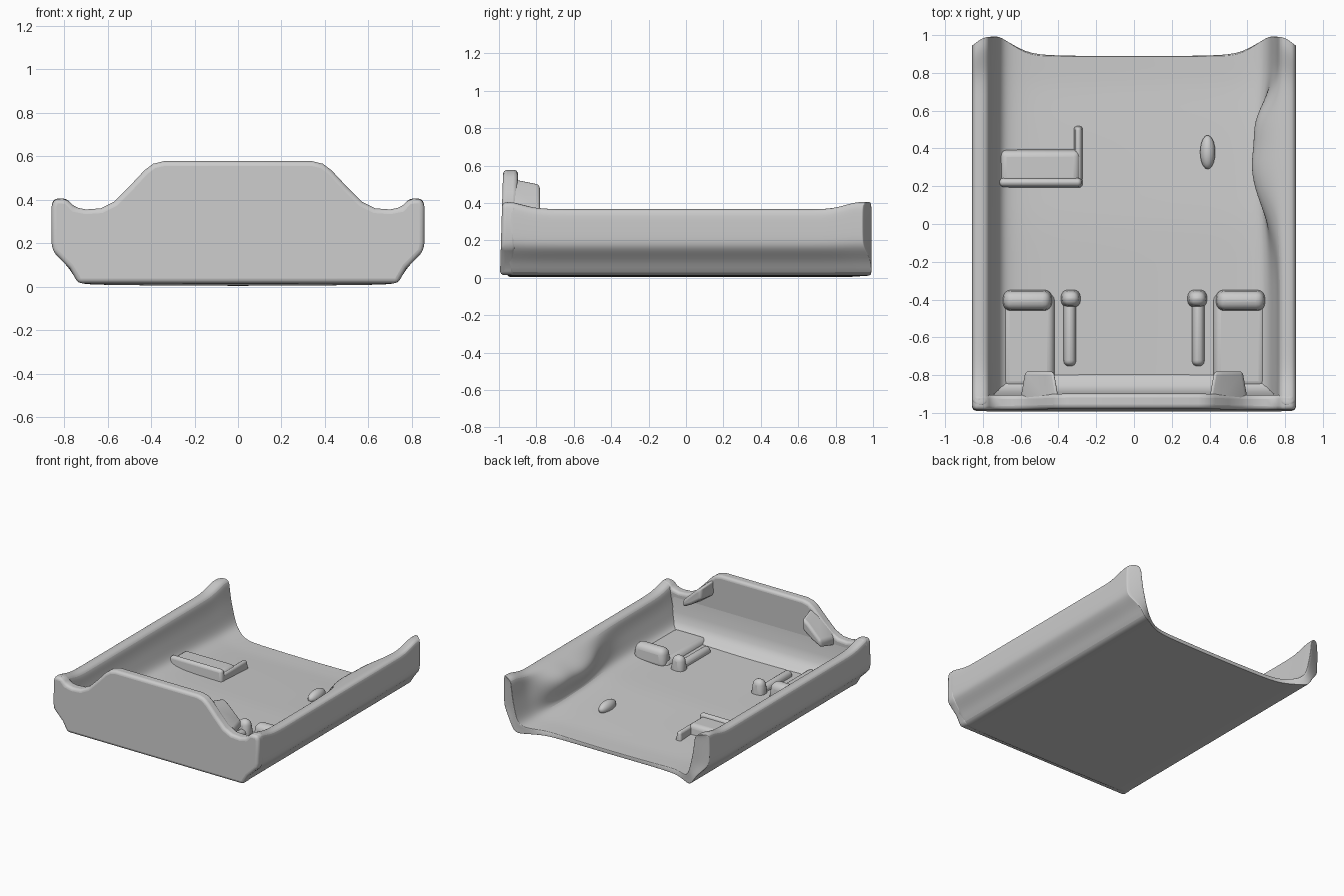
import bpy, bmesh, math
from mathutils import Vector

cube = bpy.data.objects.get("Cube")
if cube:
    bpy.data.objects.remove(cube, do_unlink=True)

grey = bpy.data.materials.new("clay_grey")
grey.use_nodes = True
COLOUR = (0.6, 0.6, 0.6, 1)
grey.diffuse_color = COLOUR
grey.node_tree.nodes["Principled BSDF"].inputs["Base Color"].default_value = COLOUR


def finish(name, bm, bevel=0.0, subsurf=0):
    """Turn a bmesh into a named, smoothed grey object."""
    bmesh.ops.recalc_face_normals(bm, faces=bm.faces)
    mesh = bpy.data.meshes.new(name)
    bm.to_mesh(mesh)
    bm.free()
    mesh.materials.append(grey)
    ob = bpy.data.objects.new(name, mesh)
    bpy.context.collection.objects.link(ob)
    if bevel:
        mod = ob.modifiers.new("round", 'BEVEL')
        mod.width, mod.segments, mod.limit_method = bevel, 4, 'ANGLE'
    if subsurf:
        mod = ob.modifiers.new("smooth", 'SUBSURF')
        mod.levels = mod.render_levels = subsurf
    for o in bpy.context.selected_objects:
        o.select_set(False)
    bpy.context.view_layer.objects.active = ob
    ob.select_set(True)
    bpy.ops.object.shade_smooth_by_angle(angle=math.radians(50))
    return ob


def block(name, xs, ys, zs, bevel=0.03, taper=0.0):
    """Rounded box between limits; its top shrinks inward by taper."""
    bm = bmesh.new()
    bmesh.ops.create_cube(bm, size=1)
    for v in bm.verts:
        inset = taper if v.co.z > 0 else 0
        pick = lambda lim, c, t: lim[1] - t if c > 0 else lim[0] + t
        v.co = Vector((pick(xs, v.co.x, inset), pick(ys, v.co.y, inset), pick(zs, v.co.z, 0)))
    return finish(name, bm, bevel)


def prism(name, outline, place, depth, bevel=0.0):
    """Extrude a 2D outline; place(a, b, side) gives the 3D point."""
    bm = bmesh.new()
    rings = [[bm.verts.new(place(a, b, d)) for a, b in outline] for d in depth]
    for ring in rings:
        bm.faces.new(ring)
    for i in range(len(outline)):
        j = (i + 1) % len(outline)
        bm.faces.new((rings[0][i], rings[0][j], rings[1][j], rings[1][i]))
    return finish(name, bm, bevel)


def bell(y, centre, width):
    return math.exp(-((y - centre) / width) ** 2)


def ramp(value, start, length):
    return max(0, min(1, (value - start) / length))


# Tray: floor and side walls swept from front to back, open at the back
OUTER = [(0, 0.003), (0.45, 0.006), (0.58, 0.008), (0.70, 0.01), (0.742, 0.02), (0.775, 0.09),
         (0.85, 0.155), (0.858, 0.2), (0.858, 0.3), (0.856, 0.362), (0.825, 0.368)]
INNER = [(0, 0.03), (0.4, 0.035), (0.55, 0.04), (0.64, 0.05), (0.695, 0.072), (0.72, 0.12),
         (0.736, 0.18), (0.752, 0.24), (0.762, 0.3), (0.768, 0.355), (0.80, 0.368)]
STATIONS = [-0.96, -0.93, -0.86, -0.78, -0.6, -0.4, -0.2, 0, 0.15, 0.3, 0.42,
            0.54, 0.66, 0.78, 0.86, 0.93, 0.975, 0.99, 0.995]


def tray_point(x, z, y, side, inner):
    wall = min(1, z / 0.3)
    # Floor stops short of the wall ends, whose outer corners are rounded off
    end = 0.89 + 0.105 * ramp(x, 0.55, 0.16) - 0.05 * ramp(x, 0.79, 0.07)
    if inner:
        # Shelf swelling out of the left wall, below its rim
        if side > 0:
            swell = 0.15 * bell(y, 0.28, 0.24) + 0.09 * bell(y, 0.57, 0.12)
            x -= swell * math.sin(math.pi * (z / 0.368) ** 2)
        # Floor rises gently towards the front
        z += 0.045 * (1 - wall) * ramp(-y, -0.8, 0.8)
    # Rim lifts at both ends
    z += 0.038 * wall ** 3 * ramp(abs(y), 0.8, 0.12)
    if y > 0.5:
        y = 0.5 + (y - 0.5) * (end - 0.5) / 0.495
    return (side * x, y, z)


bm = bmesh.new()
loops = []
for y in STATIONS:
    loop = []
    for pts, inner in ((OUTER, False), (INNER, True)):
        right = [tray_point(x, z, y, -1, inner) for x, z in reversed(pts)]
        left = [tray_point(x, z, y, 1, inner) for x, z in pts[1:]]
        loop.append([bm.verts.new(p) for p in right + left])
    loops.append(loop)
count = len(loops[0][0])
for a, b in zip(loops, loops[1:]):
    for s in (0, 1):
        for i in range(count - 1):
            bm.faces.new((a[s][i], a[s][i + 1], b[s][i + 1], b[s][i]))
    for i in (0, count - 1):
        bm.faces.new((a[0][i], b[0][i], b[1][i], a[1][i]))
for end in (loops[0], loops[-1]):
    for i in range(count - 1):
        bm.faces.new((end[0][i], end[0][i + 1], end[1][i + 1], end[1][i]))
finish("tray_floor_and_side_walls", bm, subsurf=2)

# Front wall: tall rounded hump in the middle, raised corner posts
HALF = [(0.735, 0.015), (0.775, 0.085), (0.85, 0.16), (0.857, 0.2), (0.857, 0.37), (0.845, 0.405),
        (0.785, 0.402), (0.75, 0.365), (0.70, 0.355), (0.63, 0.36), (0.57, 0.39), (0.50, 0.46),
        (0.43, 0.535), (0.39, 0.565), (0.34, 0.577)]
outline = HALF + [(-x, z) for x, z in reversed(HALF)]
prism("front_wall", outline, lambda x, z, y: (x, y + 0.03 * z, z), (-0.995, -0.915), 0.022)

# Soft curve where the front wall meets the floor
prism("front_wall_fillet", [(-0.95, 0.04), (-0.77, 0.05), (-0.81, 0.084), (-0.855, 0.11),
                            (-0.88, 0.15), (-0.897, 0.21), (-0.908, 0.34), (-0.95, 0.34)],
      lambda y, z, x: (x, y, z), (-0.74, 0.74))

for side, label in ((-1, "right"), (1, "left")):
    def span(a, b):
        return sorted((side * a, side * b))

    def flare(x, z, y):
        grow = 1.4 if y < -0.9 else 1
        return (side * (0.5 + (x - 0.5) * grow), y, 0.42 + (z - 0.42) * grow)

    # Flange folded back from the sloping shoulder of the front wall
    prism(label + "_flange", [(0.425, 0.505), (0.47, 0.475), (0.575, 0.375), (0.575, 0.325),
                              (0.50, 0.365), (0.425, 0.42)], flare, (-0.95, -0.78), 0.018)
    # Seat base with a raised back edge, and a small post and rib beside it
    block(label + "_seat_base", span(0.41, 0.71), (-0.88, -0.36), (0.03, 0.11), 0.03, 0.02)
    block(label + "_seat_ridge", span(0.43, 0.70), (-0.465, -0.345), (0.05, 0.19), 0.04, 0.015)
    block(label + "_seat_post", span(0.28, 0.39), (-0.445, -0.345), (0.04, 0.175), 0.04, 0.015)
    block(label + "_seat_rib", span(0.30, 0.38), (-0.76, -0.4), (0.03, 0.115), 0.03, 0.015)

# Raised box beside the right wall, with a lip on its front and inner edges
block("side_box", (-0.72, -0.275), (0.2, 0.4), (0.02, 0.125), 0.03, 0.015)
block("side_box_front_lip", (-0.72, -0.27), (0.19, 0.25), (0.04, 0.145), 0.025, 0.01)
block("side_box_inner_lip", (-0.32, -0.27), (0.19, 0.52), (0.03, 0.11), 0.025, 0.01)

# Small knob on the floor
bm = bmesh.new()
bmesh.ops.create_uvsphere(bm, u_segments=20, v_segments=12, radius=1)
for v in bm.verts:
    v.co = Vector((0.39 + 0.04 * v.co.x, 0.38 + 0.09 * v.co.y, 0.07 + 0.045 * v.co.z))
finish("floor_knob", bm)
